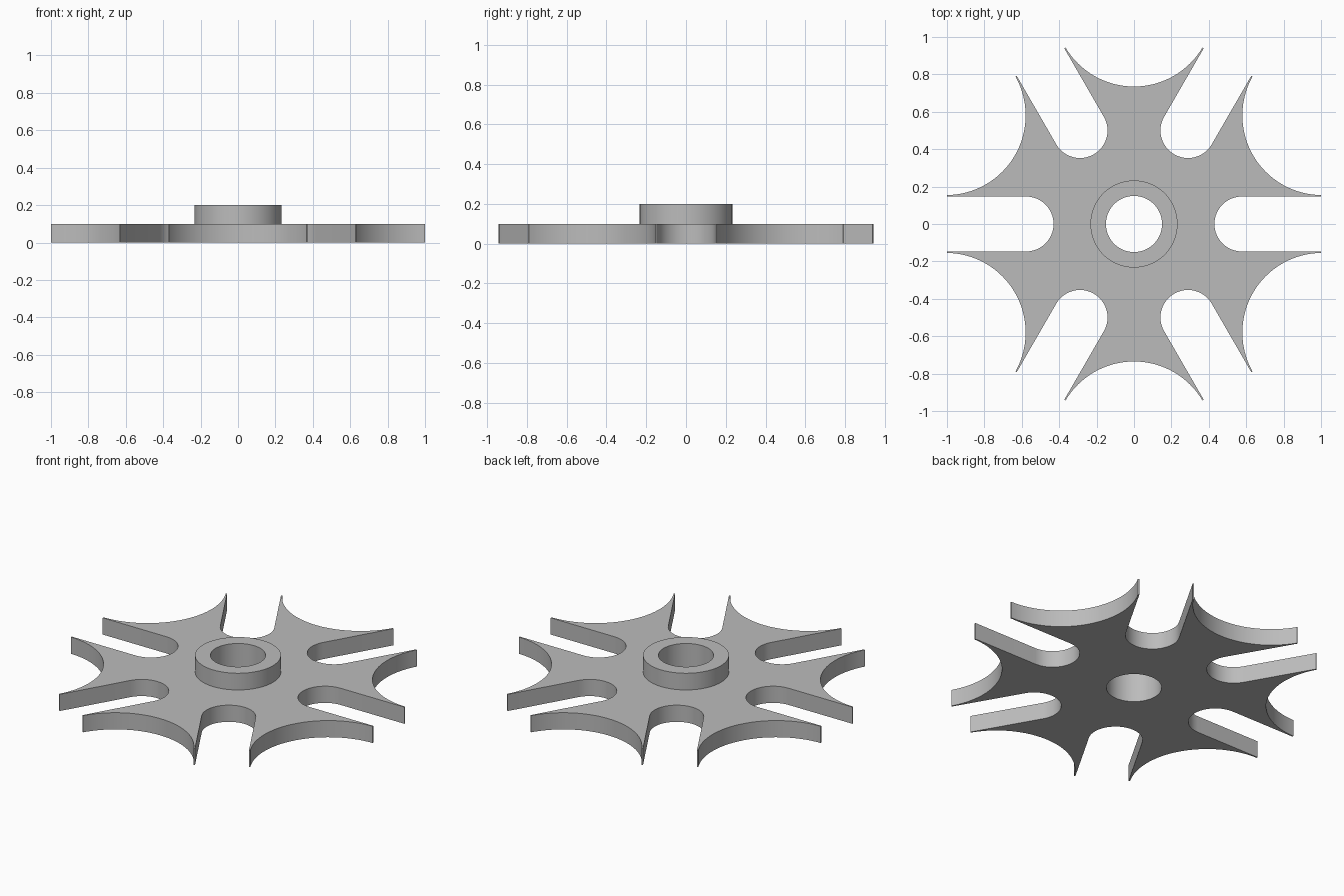
import bpy, bmesh
from math import sin, cos, pi, radians, atan2, sqrt
from mathutils import Matrix, Vector

cube = bpy.data.objects.get("Cube")
if cube:
    bpy.data.objects.remove(cube, do_unlink=True)

PLATE_TOP, HUB_TOP = 0.1, 0.2
HUB_R, BORE_R = 0.233, 0.15
SLOT_HALF, SLOT_CENTRE = 0.147, 0.577
ARC_R, ARC_CENTRE = 0.426, 1.161
ARMS = 6


def arc(cx, cy, r, a0, a1, steps):
    return [Vector((cx + r * cos(a0 + (a1 - a0) * i / steps),
                    cy + r * sin(a0 + (a1 - a0) * i / steps), 0))
            for i in range(steps + 1)]


def circle(r, steps=96):
    return arc(0, 0, r, 0, 2 * pi, steps)[:-1]


def star_outline():
    """One slot and the concave rim beside it, repeated around the centre."""
    slot = [Vector((1, -SLOT_HALF, 0))]
    # rounded slot end, opening outwards along +x
    slot += arc(SLOT_CENTRE, 0, SLOT_HALF, 1.5 * pi, 0.5 * pi, 24)
    slot.append(Vector((1, SLOT_HALF, 0)))
    # concave rim, found on its own axis and turned half a step
    tip_r = sqrt(1 + SLOT_HALF ** 2) + 0.001
    along = (tip_r ** 2 + ARC_CENTRE ** 2 - ARC_R ** 2) / (2 * ARC_CENTRE)
    half = atan2(sqrt(tip_r ** 2 - along ** 2), ARC_CENTRE - along)
    turn = Matrix.Rotation(pi / ARMS, 3, 'Z')
    rim = [turn @ p for p in arc(ARC_CENTRE, 0, ARC_R, pi + half, pi - half, 40)]
    points = []
    for k in range(ARMS):
        spin = Matrix.Rotation(2 * pi * k / ARMS, 3, 'Z')
        points += [spin @ p for p in slot + rim]
    return points


bm = bmesh.new()


def add_loop(points, z):
    verts = [bm.verts.new((p.x, p.y, z)) for p in points]
    edges = [bm.edges.new((v, verts[i - 1])) for i, v in enumerate(verts)]
    return verts, edges


def wall(a, b):
    for i in range(len(a[0])):
        bm.faces.new((a[0][i - 1], a[0][i], b[0][i], b[0][i - 1]))


def cap(a, b):
    bmesh.ops.triangle_fill(bm, use_beauty=True, edges=a[1] + b[1],
                            normal=(0, 0, 1))


# Slotted plate, raised hub and through bore as one solid
star = star_outline()
plate_low, plate_high = add_loop(star, 0), add_loop(star, PLATE_TOP)
hub_low, hub_high = add_loop(circle(HUB_R), PLATE_TOP), add_loop(circle(HUB_R), HUB_TOP)
bore_high, bore_low = add_loop(circle(BORE_R), HUB_TOP), add_loop(circle(BORE_R), 0)
cap(plate_high, hub_low)
cap(plate_low, bore_low)
wall(plate_low, plate_high)
wall(hub_low, hub_high)
wall(hub_high, bore_high)
wall(bore_high, bore_low)
bmesh.ops.recalc_face_normals(bm, faces=bm.faces)

mesh = bpy.data.meshes.new("slotted_wheel")
bm.to_mesh(mesh)
bm.free()
wheel = bpy.data.objects.new("slotted_wheel", mesh)
bpy.context.collection.objects.link(wheel)

# Plain grey finish
grey = bpy.data.materials.new("plain_grey")
grey.use_nodes = True
colour = (0.5, 0.5, 0.5, 1)
grey.diffuse_color = colour
grey.node_tree.nodes["Principled BSDF"].inputs["Base Color"].default_value = colour
mesh.materials.append(grey)

bpy.ops.object.select_all(action='DESELECT')
wheel.select_set(True)
bpy.context.view_layer.objects.active = wheel
bpy.ops.object.shade_smooth_by_angle(angle=radians(30))
